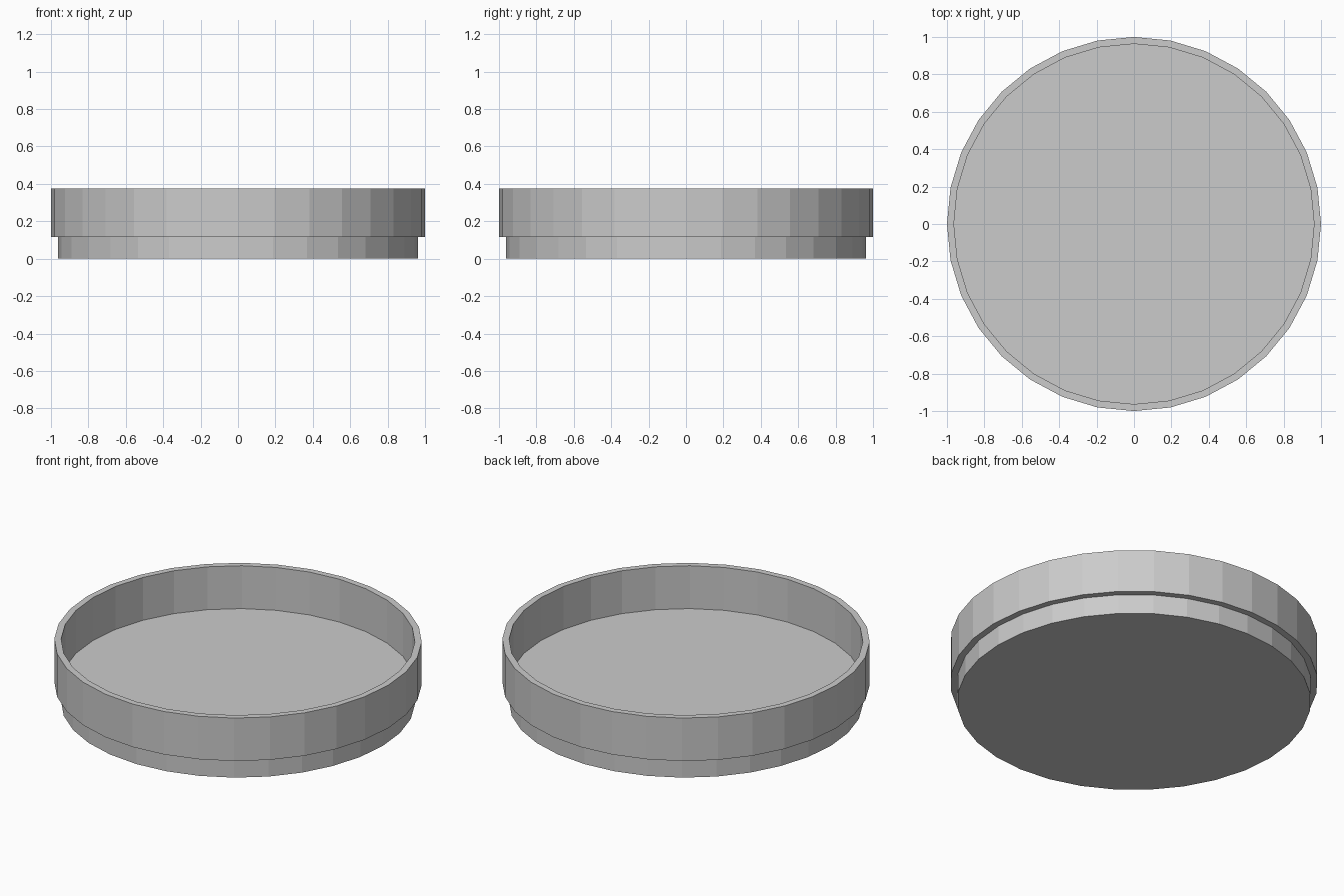
import bpy, bmesh
from math import cos, sin, tau

if "Cube" in bpy.data.objects:
    bpy.data.objects.remove(bpy.data.objects["Cube"])

SIDES = 32
R_OUT, R_IN = 1.0, 0.963
Z_STEP, Z_TOP = 0.117, 0.375

# Profile (radius, z) from the underside edge, out over the step, up the wall and down to the floor
profile = [(R_IN, 0), (R_IN, Z_STEP), (R_OUT, Z_STEP),
           (R_OUT, Z_TOP), (R_IN, Z_TOP), (R_IN, Z_STEP + 0.0005)]

bm = bmesh.new()
rings = [[bm.verts.new((r * cos(tau * i / SIDES), r * sin(tau * i / SIDES), z))
          for i in range(SIDES)] for r, z in profile]

# Walls, step and rim
for a, b in zip(rings, rings[1:]):
    for i in range(SIDES):
        j = (i + 1) % SIDES
        bm.faces.new((a[i], a[j], b[j], b[i]))

# Underside and inner floor
bm.faces.new(rings[0][::-1])
bm.faces.new(rings[-1])
bmesh.ops.recalc_face_normals(bm, faces=bm.faces)

mesh = bpy.data.meshes.new("round_tray")
bm.to_mesh(mesh)
bm.free()
bpy.context.collection.objects.link(bpy.data.objects.new("round_tray", mesh))
